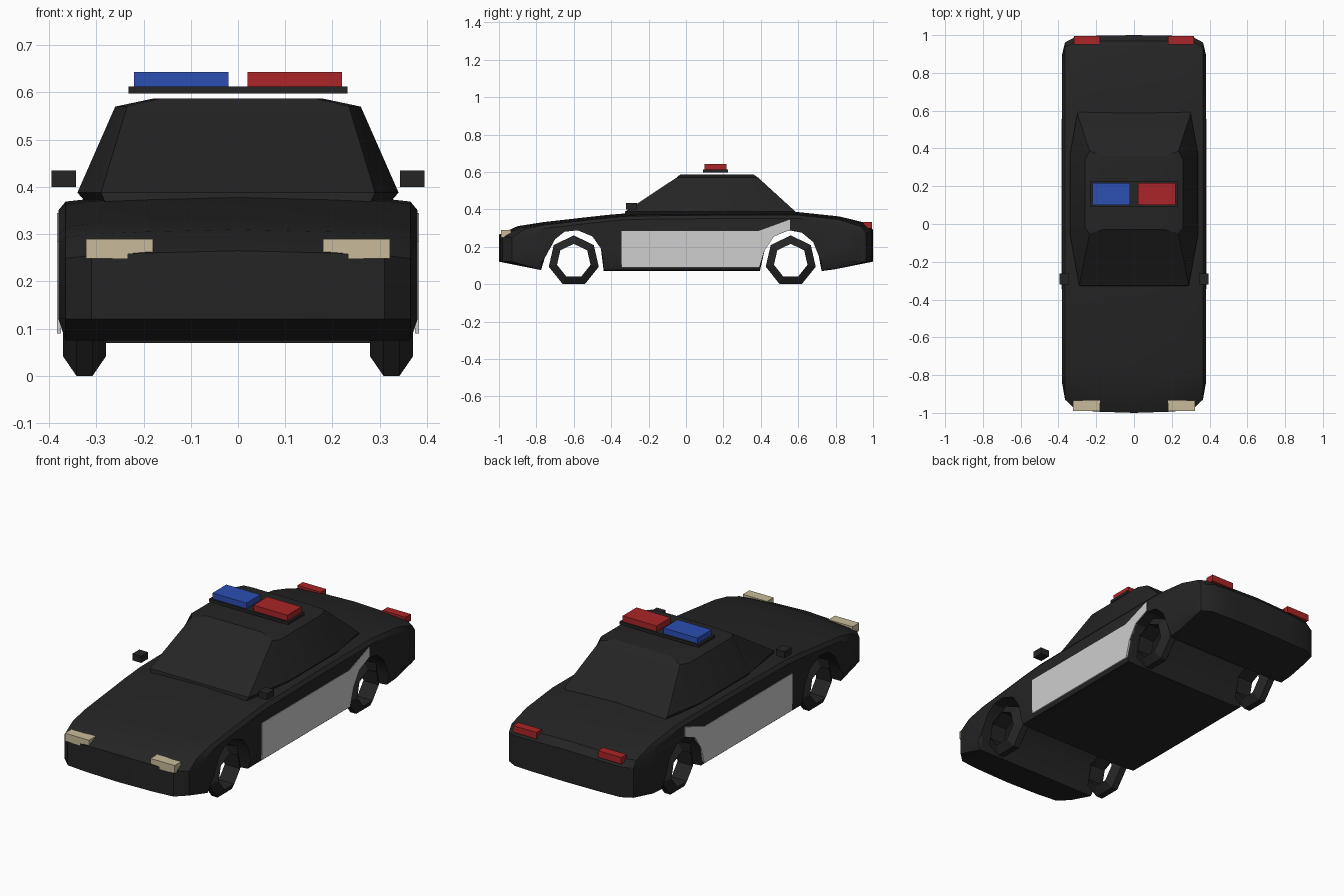
import bpy, bmesh, math

cube = bpy.data.objects.get("Cube")
if cube:
    bpy.data.objects.remove(cube, do_unlink=True)


def material(name, r, g, b):
    m = bpy.data.materials.new(name)
    m.use_nodes = True
    m.diffuse_color = (r, g, b, 1)
    m.node_tree.nodes["Principled BSDF"].inputs["Base Color"].default_value = (r, g, b, 1)
    return m


BLACK = material("black paint", .018, .018, .018)
WHITE = material("door white", .62, .62, .62)
CREAM = material("headlight cream", .58, .50, .32)
RED = material("signal red", .40, .018, .02)
BLUE = material("signal blue", .025, .078, .45)


def loft(name, rings, mat, closed=False, smooth=None):
    """Bridge equal rings of points; cap the ends unless the rings form a loop."""
    bm = bmesh.new()
    loops = [[bm.verts.new(p) for p in ring] for ring in rings]
    n = len(loops[0])
    pairs = list(zip(loops, loops[1:]))
    if closed:
        pairs.append((loops[-1], loops[0]))
    else:
        bm.faces.new(loops[0])
        bm.faces.new(loops[-1])
    for a, b in pairs:
        for i in range(n):
            j = (i + 1) % n
            bm.faces.new((a[i], a[j], b[j], b[i]))
    bmesh.ops.recalc_face_normals(bm, faces=bm.faces)
    me = bpy.data.meshes.new(name)
    bm.to_mesh(me)
    bm.free()
    me.materials.append(mat)
    ob = bpy.data.objects.new(name, me)
    bpy.context.collection.objects.link(ob)
    if smooth:
        bpy.ops.object.select_all(action='DESELECT')
        ob.select_set(True)
        bpy.context.view_layer.objects.active = ob
        bpy.ops.object.shade_smooth_by_angle(angle=math.radians(smooth))
    return ob


def box(name, xs, ys, zs, mat):
    return loft(name, [[(xs[0], y, z), (xs[1], y, z), (xs[1], y, w), (xs[0], y, w)]
                       for y, z, w in ((ys[0], *zs), (ys[1], *zs))], mat)


# Body: side profile with wheel arches, carried across the width
top = [(-1, .12), (-1, .265), (-.9, .31), (-.76, .332), (-.42, .37), (-.3, .38), (.2, .385),
       (.6, .385), (.82, .362), (.97, .325), (1, .29), (1, .12), (.8, .08), (.725, .07)]
rear_arch = [(.71, .15), (.68, .225), (.62, .275), (.55, .288), (.47, .255), (.42, .18), (.395, .07)]
front_arch = [(-.44, .07), (-.455, .19), (-.5, .255), (-.58, .288), (-.65, .28), (-.7, .24),
              (-.755, .14), (-.775, .075)]
profile = top + rear_arch + front_arch


def station(x, k, drop, floor):
    ring = []
    for i, (y, z) in enumerate(profile):
        over = abs(y) - .78
        if over > 0:
            y = math.copysign(.78 + over * (k if y < 0 else math.sqrt(k)), y)
        if 0 < i < 11:
            z -= drop
        ring.append((x, y, max(z, floor)))
    return ring


half = [(.2, .97, .005, .07), (.31, .92, .01, .07), (.365, .68, .016, .075), (.38, .3, .034, .12)]
stations = [(-x, k, d, f) for x, k, d, f in reversed(half)] + [(0, 1, 0, .07)] + half
loft("body", [station(*s) for s in stations], BLACK, smooth=32)

# Cabin: rings from belt line to roof; each lists width and y, front to rear
cabin = [(.365, [(.28, -.33), (.32, -.05), (.32, .35), (.29, .6)]),
         (.388, [(.29, -.325), (.34, -.05), (.34, .36), (.30, .585)]),
         (.57, [(.235, -.05), (.26, -.02), (.26, .34), (.235, .385)]),
         (.587, [(.165, -.03), (.18, 0), (.18, .32), (.165, .36)])]
loft("cabin", [[(x, y, z) for x, y in pts] + [(-x, y, z) for x, y in reversed(pts)]
               for z, pts in cabin], BLACK, smooth=25)

# Seven-sided hollow wheels with a tapered tread
section = [(.137, -.017), (.137, .017), (.092, .045), (.092, -.045)]
for end, wy in (("front", -.6), ("rear", .56)):
    for side, wx in (("left", .325), ("right", -.325)):
        rings = []
        for i in range(7):
            a = 2 * math.pi * i / 7
            rings.append([(wx + w, wy + r * math.sin(a), .1235 + r * math.cos(a)) for r, w in section])
        loft(f"{end}_{side}_wheel", rings, BLACK, closed=True)

# Paired parts on both sides
door = [(-.345, .09), (-.345, .285), (.39, .285), (.555, .345), (.555, .292), (.47, .255),
        (.42, .18), (.393, .09)]
for side, s in (("left", 1), ("right", -1)):
    loft(f"{side}_door_panel", [[(s * x, y, z) for y, z in door] for x in (.375, .383)], WHITE)
    box(f"{side}_mirror", (s * .343, s * .395), (-.32, -.262), (.40, .435), BLACK)
    box(f"{side}_headlight", (s * .18, s * .322), (-.99, -.935), (.248, .29), CREAM)
    box(f"{side}_taillight", (s * .18, s * .317), (.95, .995), (.298, .333), RED)
    box(f"{side}_beacon", (s * .02, s * .22), (.10, .217), (.612, .643), RED if s > 0 else BLUE)

# Roof light bar base
box("light_bar_base", (-.232, .232), (.09, .225), (.598, .613), BLACK)
